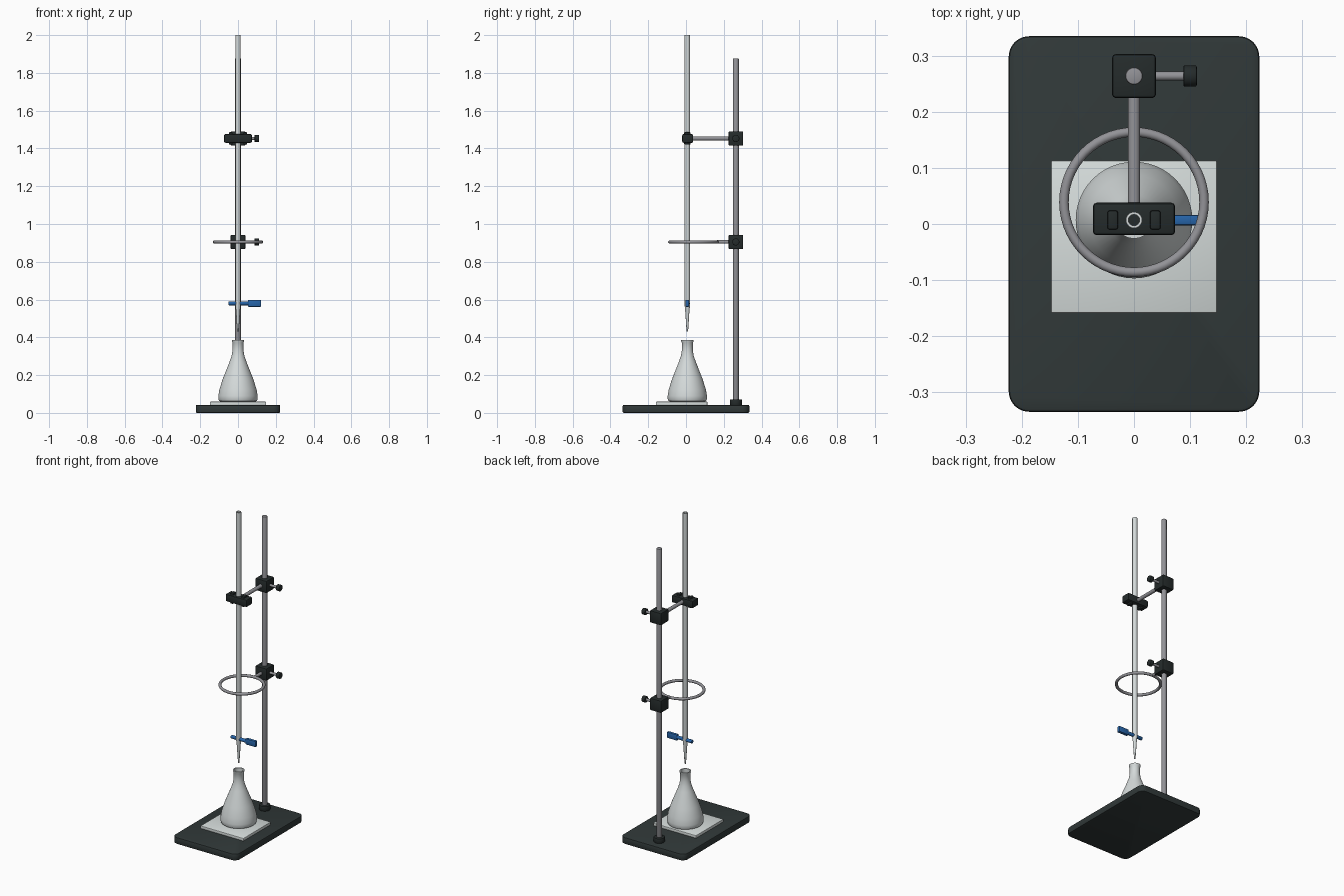
import bpy, bmesh, math
from mathutils import Matrix, Vector

if "Cube" in bpy.data.objects:
    bpy.data.objects.remove(bpy.data.objects["Cube"])


def material(name, rgb):
    m = bpy.data.materials.new(name)
    m.use_nodes = True
    color = (*rgb, 1)
    m.diffuse_color = color
    m.node_tree.nodes["Principled BSDF"].inputs["Base Color"].default_value = color
    return m


ENAMEL = material("dark enamel", (0.03, 0.04, 0.04))
BLACK = material("black clamp", (0.018, 0.024, 0.024))
STEEL = material("steel", (0.29, 0.29, 0.31))
GLASS = material("glass", (0.66, 0.70, 0.70))
TILE = material("white tile", (0.68, 0.73, 0.72))
BLUE = material("blue plastic", (0.02, 0.13, 0.40))

ROD_Y = 0.264      # support rod
AXIS_Y = 0.007     # burette and flask
ROD_R = 0.0155


def finish(bm, name, mat, smooth=True):
    bmesh.ops.recalc_face_normals(bm, faces=bm.faces)
    mesh = bpy.data.meshes.new(name)
    bm.to_mesh(mesh)
    bm.free()
    ob = bpy.data.objects.new(name, mesh)
    bpy.context.collection.objects.link(ob)
    mesh.materials.append(mat)
    if smooth:
        bpy.ops.object.select_all(action="DESELECT")
        ob.select_set(True)
        bpy.context.view_layer.objects.active = ob
        bpy.ops.object.shade_smooth_by_angle(angle=math.radians(35))
    return ob


def box(name, center, size, mat, bevel=0.004, corner=0):
    bm = bmesh.new()
    bmesh.ops.create_cube(bm, size=1, matrix=Matrix.Translation(center) @ Matrix.Diagonal((*size, 1)))
    if corner:
        upright = [e for e in bm.edges if abs(e.verts[0].co.z - e.verts[1].co.z) > size[2] / 2]
        bmesh.ops.bevel(bm, geom=upright, offset=corner, segments=6, profile=0.5, affect="EDGES")
        edges = [e for e in bm.edges if abs(e.verts[0].co.z - e.verts[1].co.z) < 1e-5]
    else:
        edges = bm.edges[:]
    bmesh.ops.bevel(bm, geom=edges, offset=bevel, segments=2, profile=0.5, affect="EDGES")
    return finish(bm, name, mat)


def cylinder(name, start, end, radius, mat, bevel=0.0, sides=24):
    a, b = Vector(start), Vector(end)
    turn = (b - a).to_track_quat("Z", "Y").to_matrix().to_4x4()
    bm = bmesh.new()
    bmesh.ops.create_cone(bm, cap_ends=True, segments=sides, radius1=radius, radius2=radius,
                          depth=(b - a).length, matrix=Matrix.Translation((a + b) / 2) @ turn)
    if bevel:
        rims = [e for e in bm.edges if any(len(f.verts) > 4 for f in e.link_faces)]
        bmesh.ops.bevel(bm, geom=rims, offset=bevel, segments=2, profile=0.5, affect="EDGES")
    return finish(bm, name, mat)


def lathe(name, profile, center, mat, sides=40, closed=False):
    bm = bmesh.new()
    verts = [bm.verts.new((r, 0, z)) for r, z in profile]
    edges = [bm.edges.new(p) for p in zip(verts, verts[1:])]
    if closed:
        edges.append(bm.edges.new((verts[-1], verts[0])))
    bmesh.ops.spin(bm, geom=verts + edges, cent=(0, 0, 0), axis=(0, 0, 1),
                   angle=math.tau, steps=sides)
    bmesh.ops.remove_doubles(bm, verts=bm.verts, dist=1e-5)
    bmesh.ops.translate(bm, verts=bm.verts, vec=center)
    return finish(bm, name, mat)


# Stand
box("base_plate", (0, 0, 0.021), (0.447, 0.67, 0.042), ENAMEL, 0.006, corner=0.036)
cylinder("support_rod", (0, ROD_Y, 0.03), (0, ROD_Y, 1.876), ROD_R, STEEL, 0.003)
cylinder("rod_collar", (0, ROD_Y, 0.04), (0, ROD_Y, 0.072), 0.032, BLACK, 0.004)
box("tile", (0, -0.023, 0.05), (0.297, 0.272, 0.018), TILE, 0.003)


# Clamp blocks with thumb screws, gripping the rod
def boss(name, z):
    box(name + "_block", (0, ROD_Y, z), (0.078, 0.078, 0.076), BLACK, 0.006)
    cylinder(name + "_screw", (0.03, ROD_Y, z), (0.095, ROD_Y, z), 0.008, STEEL)
    cylinder(name + "_knob", (0.088, ROD_Y, z), (0.112, ROD_Y, z), 0.019, BLACK, 0.003)


CLAMP_Z, RING_Z = 1.453, 0.905
boss("upper_boss", CLAMP_Z)
boss("lower_boss", RING_Z)

# Burette clamp
cylinder("clamp_arm", (0, 0.03, CLAMP_Z), (0, ROD_Y - 0.03, CLAMP_Z), 0.011, STEEL)
box("clamp_head", (0, 0.009, CLAMP_Z), (0.147, 0.058, 0.046), BLACK, 0.007)
for side, label in ((1, "left"), (-1, "right")):
    box(label + "_clamp_grip", (side * 0.038, AXIS_Y, CLAMP_Z), (0.019, 0.034, 0.066), BLACK, 0.004)

# Support ring
RING_R, TUBE_R, RING_Y = 0.125, 0.0085, 0.039
tube = [(RING_R + TUBE_R * math.cos(i * math.tau / 12), TUBE_R * math.sin(i * math.tau / 12))
        for i in range(12)]
lathe("support_ring", tube, (0, RING_Y, RING_Z), STEEL, 56, closed=True)
cylinder("ring_arm", (0, RING_Y + RING_R, RING_Z), (0, ROD_Y - 0.03, RING_Z), 0.0095, STEEL)

# Burette: open tube that narrows to a drawn tip
lathe("burette", [(0.0145, 2.0), (0.0145, 0.57), (0.0115, 0.545), (0.004, 0.43),
                  (0.002, 0.43), (0.008, 0.56), (0.01, 0.6), (0.01, 2.0)],
      (0, AXIS_Y, 0), GLASS, 24, closed=True)

# Stopcock
COCK_Z = 0.58
cylinder("stopcock_plug", (-0.05, AXIS_Y, COCK_Z), (0.06, AXIS_Y, COCK_Z), 0.0105, BLUE, 0.002)
box("stopcock_handle", (0.087, AXIS_Y, COCK_Z), (0.07, 0.019, 0.037), BLUE, 0.004)

# Conical flask with open neck
lathe("flask", [(0, 0.059), (0.09, 0.059), (0.1, 0.064), (0.104, 0.075), (0.104, 0.09),
                (0.098, 0.125), (0.08, 0.182), (0.045, 0.27), (0.034, 0.302), (0.029, 0.33),
                (0.029, 0.372), (0.033, 0.379), (0.033, 0.386), (0.026, 0.386),
                (0.024, 0.33), (0.04, 0.27), (0.094, 0.12), (0.097, 0.08), (0, 0.068)],
      (0, AXIS_Y, 0), GLASS, 48)
